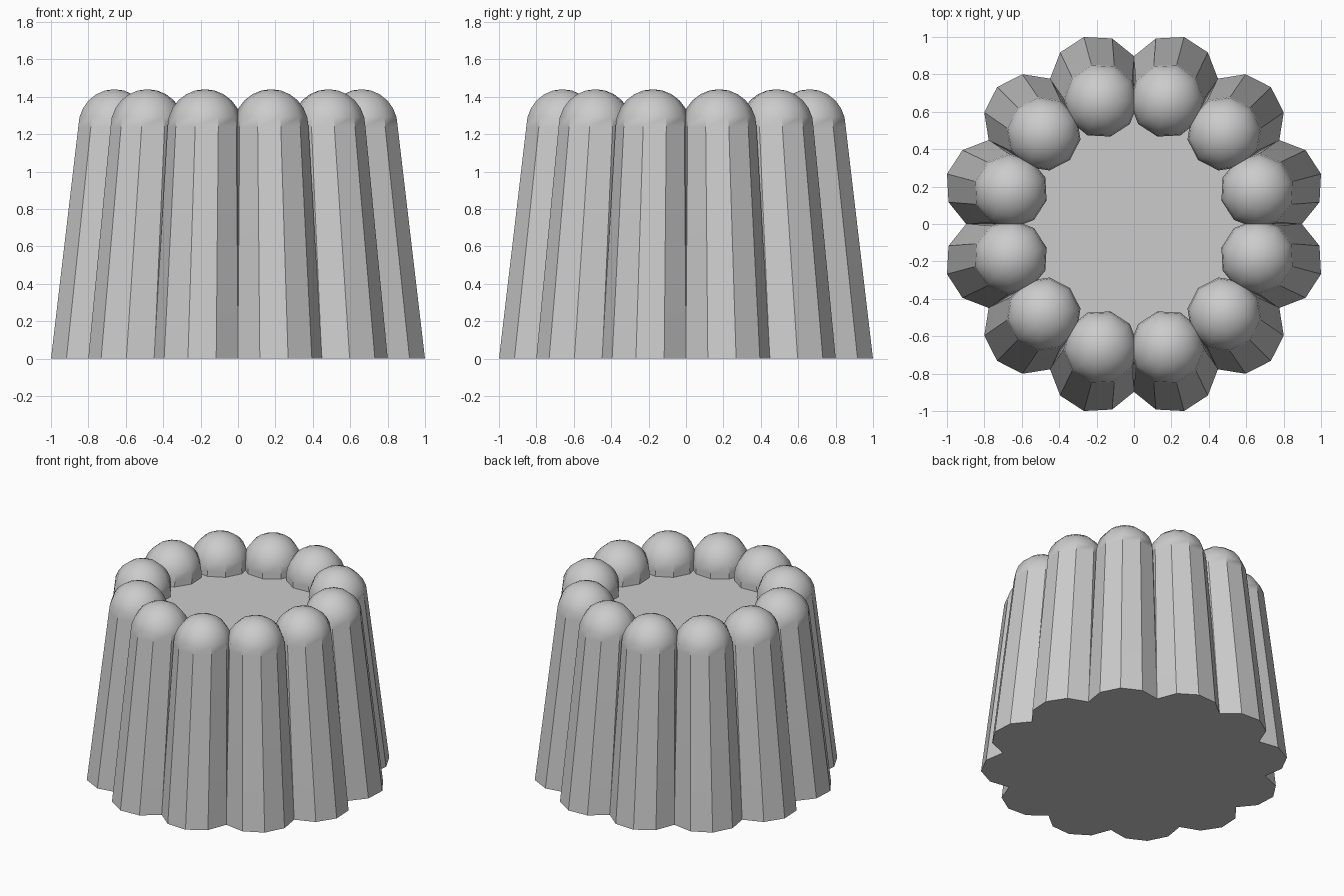
import bpy
import bmesh
from math import sin, cos, pi, radians

FLUTES = 12
SIDES = 10
STEP = 2 * pi / FLUTES
FLOOR_Z = 1.2
DOME_Z, DOME_R, DOME_OUT = 1.24, 0.2, 0.684
BASE_R, BASE_OUT = 0.245, 0.79

cube = bpy.data.objects.get("Cube")
if cube:
    bpy.data.objects.remove(cube, do_unlink=True)

grey = bpy.data.materials.new("plain grey")
grey.use_nodes = True
COLOUR = (0.6, 0.6, 0.6, 1)
grey.diffuse_color = COLOUR
grey.node_tree.nodes["Principled BSDF"].inputs["Base Color"].default_value = COLOUR


def loft(name, rings, sides, turn, tip=None):
    """Skin a stack of regular polygons given as (offset, radius, z)."""
    bm = bmesh.new()
    loops = []
    for out, radius, z in rings:
        cx, cy = out * cos(turn), out * sin(turn)
        loops.append([bm.verts.new((cx + radius * cos(turn + 2 * pi * i / sides),
                                    cy + radius * sin(turn + 2 * pi * i / sides), z))
                      for i in range(sides)])
    for low, high in zip(loops, loops[1:]):
        for i in range(sides):
            j = (i + 1) % sides
            bm.faces.new((low[i], low[j], high[j], high[i]))
    bm.faces.new(loops[0][::-1])
    if tip:
        top = bm.verts.new((tip[0] * cos(turn), tip[0] * sin(turn), tip[1]))
        for i in range(sides):
            bm.faces.new((loops[-1][i], loops[-1][(i + 1) % sides], top))
    else:
        bm.faces.new(loops[-1])
    mesh = bpy.data.meshes.new(name)
    bm.to_mesh(mesh)
    bm.free()
    mesh.materials.append(grey)
    obj = bpy.data.objects.new(name, mesh)
    bpy.context.collection.objects.link(obj)
    return obj


# Solid core with the recessed flat top
loft("core", [(0, BASE_OUT, 0), (0, DOME_OUT, FLOOR_Z)], FLUTES, STEP / 2)

# Leaning faceted flutes with rounded tops
dome = [(DOME_OUT, DOME_R * cos(radians(a)), DOME_Z + DOME_R * sin(radians(a)))
        for a in range(0, 90, 15)]
flutes = [loft(f"flute_{k + 1}", [(BASE_OUT, BASE_R, 0)] + dome, SIDES,
               STEP * (k + 0.5), (DOME_OUT, DOME_Z + DOME_R))
          for k in range(FLUTES)]

# Smooth domes, crisp flute edges
bpy.ops.object.select_all(action="DESELECT")
for obj in flutes:
    obj.select_set(True)
bpy.context.view_layer.objects.active = flutes[0]
bpy.ops.object.shade_smooth_by_angle(angle=radians(34.5))
